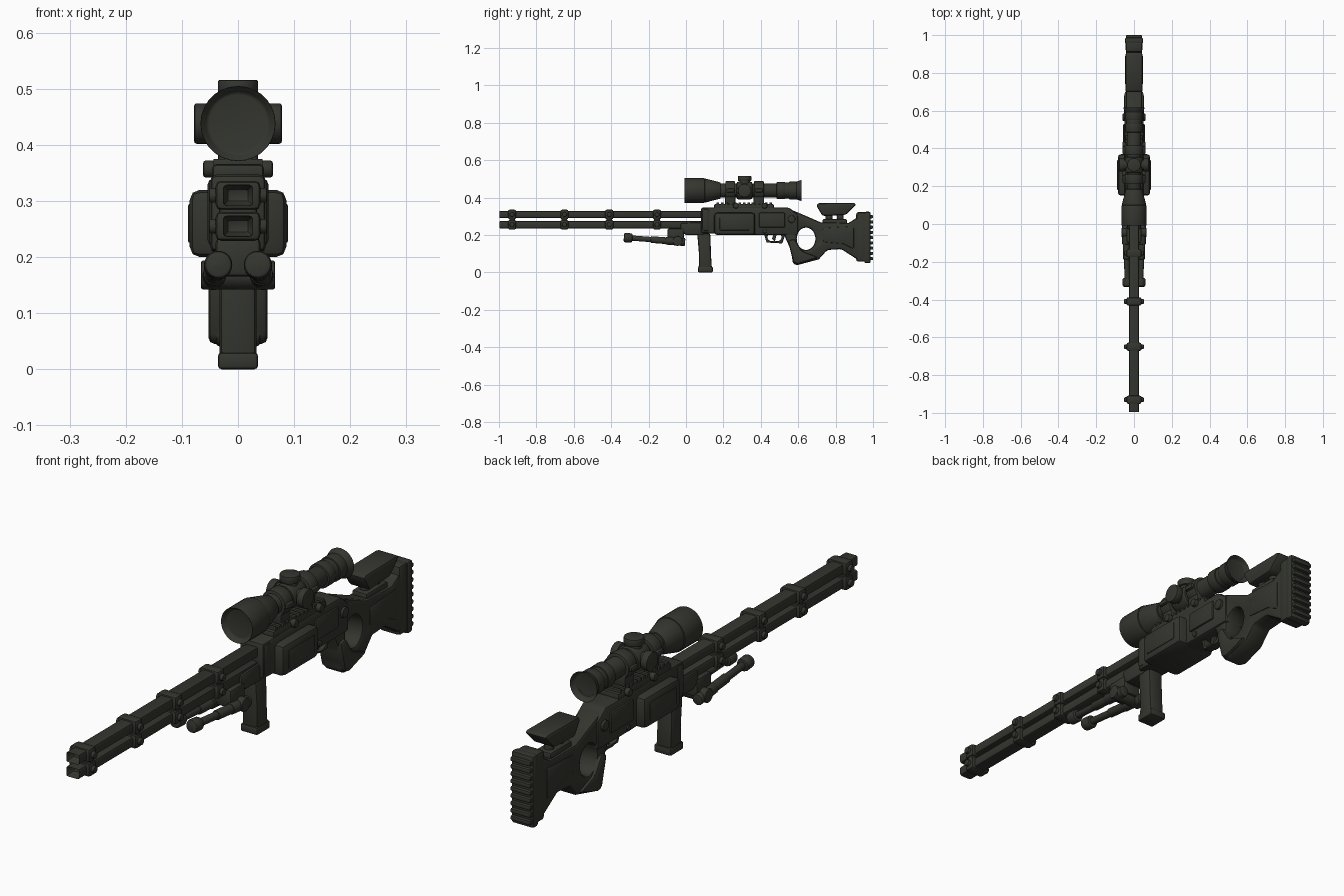
import bpy, bmesh, math
from mathutils import Vector, Matrix

if "Cube" in bpy.data.objects:
    bpy.data.objects.remove(bpy.data.objects["Cube"])

mat = bpy.data.materials.new("dark olive metal")
mat.use_nodes = True
olive = (.034, .036, .028, 1)
mat.diffuse_color = olive
bsdf = mat.node_tree.nodes["Principled BSDF"]
bsdf.inputs["Base Color"].default_value = olive
bsdf.inputs["Roughness"].default_value = .7

parts = []
cutters = []
sides = (-1, 1)
smooth_angle = math.radians(35)


def finish(name, bm, bevel):
    mesh = bpy.data.meshes.new(name)
    bm.to_mesh(mesh)
    bm.free()
    mesh.materials.append(mat)
    part = bpy.data.objects.new(name, mesh)
    bpy.context.collection.objects.link(part)
    modifier = part.modifiers.new("Bevel", "BEVEL")
    modifier.width = bevel
    modifier.segments = 2
    modifier.limit_method = "ANGLE"
    modifier.angle_limit = smooth_angle
    parts.append(part)
    return part


def hollow(bm, direction, rim, depth):
    """Sink the end face that lies furthest along a direction."""
    bm.normal_update()
    end = max(bm.faces, key=lambda face: face.calc_center_median().dot(direction))
    inward = -end.normal * depth
    bmesh.ops.inset_region(bm, faces=[end], thickness=rim)
    bmesh.ops.translate(bm, verts=end.verts, vec=inward)


def block(name, half, y, z, length, height, x=0, bevel=.007, rim=0):
    """Bevelled box about a centre; a rim hollows out its front end."""
    bm = bmesh.new()
    size = Matrix.Diagonal((half * 2, length, height, 1))
    bmesh.ops.create_cube(bm, size=1, matrix=Matrix.Translation((x, y, z)) @ size)
    if rim:
        hollow(bm, Vector((0, -1, 0)), rim, depth=.04)
    return finish(name, bm, bevel)


def rod(name, start, end, radius, end_radius=None, bevel=.004, rim=0, depth=.02):
    """Round bar, tapered if an end radius is given; a rim hollows out its far end."""
    start, end = Vector(start), Vector(end)
    along = end - start
    turn = along.to_track_quat("Z", "Y").to_matrix().to_4x4()
    bm = bmesh.new()
    bmesh.ops.create_cone(bm, cap_ends=True, segments=28, depth=along.length, radius1=radius,
                          radius2=end_radius or radius,
                          matrix=Matrix.Translation((start + end) / 2) @ turn)
    if rim:
        hollow(bm, along, rim, depth)
    return finish(name, bm, bevel)


def slab(name, outline, half, bevel=.012):
    """Side outline of (y, z) points, extruded across the width."""
    bm = bmesh.new()
    face = bm.faces.new([bm.verts.new((-half, y, z)) for y, z in outline])
    extruded = bmesh.ops.extrude_face_region(bm, geom=[face])["geom"]
    moved = [item for item in extruded if isinstance(item, bmesh.types.BMVert)]
    bmesh.ops.translate(bm, verts=moved, vec=(half * 2, 0, 0))
    bmesh.ops.recalc_face_normals(bm, faces=bm.faces)
    return finish(name, bm, bevel)


def cut_oval(part, y, z, radius_y, radius_z):
    """Cut an oval hole sideways through a part."""
    steps = 24
    angles = [math.tau * step / steps for step in range(steps)]
    oval = [(y + radius_y * math.cos(a), z + radius_z * math.sin(a)) for a in angles]
    cutter = slab("hole_cutter", oval, half=.1, bevel=0)
    parts.remove(cutter)
    cutter.hide_render = True
    cutters.append(cutter)
    modifier = part.modifiers.new("Hole", "BOOLEAN")
    modifier.operation = "DIFFERENCE"
    modifier.object = cutter
    part.modifiers.move(1, 0)


def cross_pin(name, inner, outer, y, z, radius):
    """Matching pins that stick out on both sides."""
    for side in sides:
        rod(name, (side * inner, y, z), (side * outer, y, z), radius)


# Twin barrels with hollow muzzles, and their clamps
barrel_heights = {"upper": .31, "lower": .255}
for level, z in barrel_heights.items():
    block(level + "_barrel", half=.027, y=-.45, z=z, length=1.1, height=.038, rim=.01)
    for y in (-.93, -.65, -.41, -.155):
        block(level + "_clamp", half=.04, y=y, z=z, length=.044, height=.052, bevel=.01)
        cross_pin(level + "_clamp_bolt", inner=.03, outer=.052, y=y, z=z, radius=.013)
        if level == "upper":
            block("clamp_bridge", half=.034, y=y, z=.28, length=.03, height=.07)

# Receiver with its side housing and raised panels
slab("receiver", [(.08, .21), (.08, .347), (.55, .347), (.6, .31), (.6, .2), (.4, .2)], half=.05)
slab("forend_block", [(-.03, .22), (-.03, .265), (.1, .27), (.1, .2), (0, .2)], half=.036)
block("side_housing", half=.086, y=.26, z=.26, length=.22, height=.12, bevel=.018)
block("housing_panel", half=.089, y=.26, z=.26, length=.16, height=.07, bevel=.004)
block("front_band", half=.054, y=.105, z=.28, length=.04, height=.12, bevel=.01)
block("rear_panel", half=.057, y=.46, z=.28, length=.14, height=.08)
cross_pin("rear_pin", inner=.04, outer=.06, y=.565, z=.285, radius=.02)
cross_pin("lower_pin", inner=.04, outer=.056, y=.42, z=.22, radius=.011)

# Toothed top rail
block("top_rail", half=.046, y=.31, z=.35, length=.32, height=.03)
for tooth in range(13):
    block("rail_tooth", half=.044, y=.17 + tooth * .0235, z=.365, length=.013, height=.02, bevel=.002)

# Scope mounts
scope_z = .438
for y in (.237, .39):
    block("mount_foot", half=.036, y=y, z=.39, length=.056, height=.06)
    rod("mount_ring", (0, y - .026, scope_z), (0, y + .026, scope_z), radius=.05)
    block("mount_ears", half=.06, y=y, z=scope_z, length=.044, height=.02)
    cross_pin("rail_knob", inner=.03, outer=.062, y=y + .03, z=.357, radius=.015)


def scope_part(name, start, end, radius, end_radius=None, **options):
    rod(name, (0, start, scope_z), (0, end, scope_z), radius, end_radius, **options)


# Scope from the front lens to the rear lens
scope_part("objective_bell", .1, -.01, radius=.067, rim=.012)
scope_part("objective_taper", .1, .185, radius=.065, end_radius=.043)
scope_part("scope_tube", .17, .53, radius=.038)
scope_part("turret_saddle", .27, .355, radius=.047, bevel=.01)
scope_part("zoom_ring", .485, .53, radius=.046)
scope_part("eyepiece_neck", .52, .56, radius=.042)
scope_part("eyepiece", .55, .6, radius=.047)
scope_part("eyecup", .59, .62, radius=.047, end_radius=.058, rim=.01)

# Adjustment turrets on top and on both sides
turret_base = Vector((0, .313, scope_z))
for direction in ((0, 0, 1), (1, 0, 0), (-1, 0, 0)):
    direction = Vector(direction)
    rod("turret_stem", turret_base, turret_base + direction * .06, radius=.028)
    rod("turret_cap", turret_base + direction * .05, turret_base + direction * .078, radius=.036)

# Foregrip
slab("foregrip", [(.06, .21), (.07, .09), (.067, 0), (.14, 0), (.134, .09), (.13, .21)], half=.033)
block("foregrip_base", half=.036, y=.104, z=.015, length=.08, height=.03)

# Folded bipod
block("bipod_mount", half=.04, y=-.055, z=.2, length=.09, height=.07, bevel=.01)
rod("bipod_pivot", (-.066, -.045, .168), (.066, -.045, .168), radius=.026)
for side in sides:
    hip = Vector((side * .044, -.005, .162))
    foot = Vector((side * .035, -.332, .187))
    rod("bipod_hinge", hip, hip.lerp(foot, .32), radius=.021)
    rod("bipod_sleeve", hip, hip.lerp(foot, .56), radius=.018)
    rod("bipod_leg", hip, foot, radius=.014)
    rod("bipod_foot", hip.lerp(foot, .86), foot, radius=.025, bevel=.008)

# Trigger and guard
guard = slab("trigger_guard", [(.415, .215), (.43, .16), (.515, .155), (.535, .215)], half=.018, bevel=.005)
cut_oval(guard, y=.473, z=.188, radius_y=.038, radius_z=.025)
slab("trigger", [(.47, .215), (.46, .18), (.475, .165), (.488, .215)], half=.008, bevel=.002)

# Thumbhole stock
stock = slab("stock", [
    (.52, .21), (.565, .11), (.57, .05), (.59, .038), (.71, .07), (.755, .12), (.83, .125),
    (.93, .06), (.94, .31), (.87, .265), (.72, .268), (.6, .32), (.55, .34)], half=.042)
cut_oval(stock, y=.642, z=.18, radius_y=.05, radius_z=.06)
slab("grip_swell", [(.545, .17), (.575, .05), (.6, .045), (.71, .08), (.62, .115), (.58, .18)], half=.053)
slab("stock_panel", [(.73, .16), (.84, .15), (.9, .12), (.9, .25), (.73, .24)], half=.047)

# Ridged butt pad
block("butt_plate", half=.044, y=.94, z=.19, length=.06, height=.265, bevel=.012)
block("butt_pad", half=.048, y=.97, z=.187, length=.035, height=.275, bevel=.01)
for ridge in range(9):
    block("pad_ridge", half=.042, y=.99, z=.074 + ridge * .028, length=.02, height=.017, bevel=.005)

# Cheek rest on two posts
slab("cheek_rest", [(.695, .36), (.73, .302), (.855, .308), (.912, .365), (.895, .372), (.71, .37)], half=.046)
block("post_base", half=.032, y=.795, z=.27, length=.13, height=.03)
for y in (.765, .825):
    rod("cheek_post", (0, y, .24), (0, y, .32), radius=.018)

# Apply the modifiers, drop the cutters and smooth by angle
bpy.ops.object.select_all(action="DESELECT")
for part in parts:
    part.select_set(True)
bpy.context.view_layer.objects.active = parts[0]
bpy.ops.object.convert(target="MESH")
for cutter in cutters:
    bpy.data.objects.remove(cutter)
bpy.ops.object.shade_smooth_by_angle(angle=smooth_angle)
